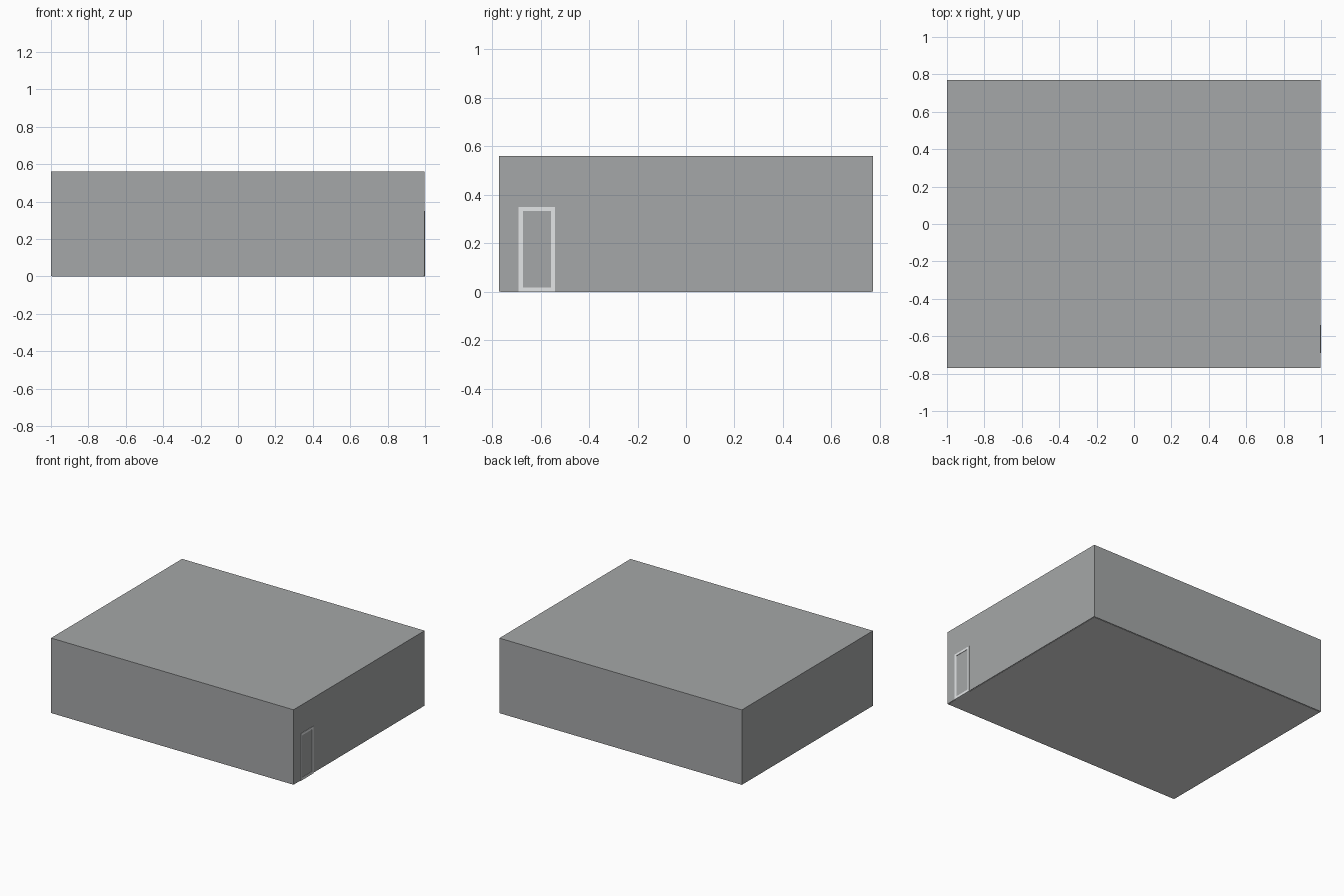
import bpy

if "Cube" in bpy.data.objects:
    bpy.data.objects.remove(bpy.data.objects["Cube"])


def material(name, rgb):
    m = bpy.data.materials.new(name)
    m.diffuse_color = (*rgb, 1)
    m.use_nodes = True
    m.node_tree.nodes["Principled BSDF"].inputs["Base Color"].default_value = m.diffuse_color
    return m


wall_grey = material("wall grey", (0.378, 0.388, 0.392))
floor_pale = material("pale floor", (0.70, 0.70, 0.70))
trim_white = material("pale trim", (0.77, 0.79, 0.80))


def box(name, x, y, z, mat):
    """Box from (min, max) ranges on each axis."""
    bpy.ops.mesh.primitive_cube_add(size=1)
    ob = bpy.context.object
    ob.name = name
    for v in ob.data.vertices:
        v.co = [r[0] if c < 0 else r[1] for c, r in zip(v.co, (x, y, z))]
    ob.data.materials.append(mat)
    return ob


# Overall sizes
FACE = 0.997                    # outer face of the walls
HALF_Y, TOP, BASE = 0.771, 0.56, 0.002
Y0, Y1, DOOR_TOP = -0.69, -0.54, 0.35
BAR, SILL = 0.017, 0.018        # frame width, threshold height

# Building block; the closed door leaf is flush with the wall
box("building_walls", (-1, FACE), (-HALF_Y, HALF_Y), (BASE, TOP), wall_grey)

# Floor slab showing just below the walls
box("floor_slab", (-0.995, FACE - 0.005), (-HALF_Y + 0.005, HALF_Y - 0.005),
    (0, 0.01), floor_pale)

# Door frame: two jambs, head and threshold
depth = (FACE - 0.01, 1.0)
box("door_jamb_near", depth, (Y0, Y0 + BAR), (SILL, DOOR_TOP), trim_white)
box("door_jamb_far", depth, (Y1 - BAR, Y1), (SILL, DOOR_TOP), trim_white)
box("door_head", depth, (Y0 + BAR, Y1 - BAR), (DOOR_TOP - BAR, DOOR_TOP), trim_white)
box("door_threshold", depth, (Y0, Y1), (0, SILL), trim_white)
